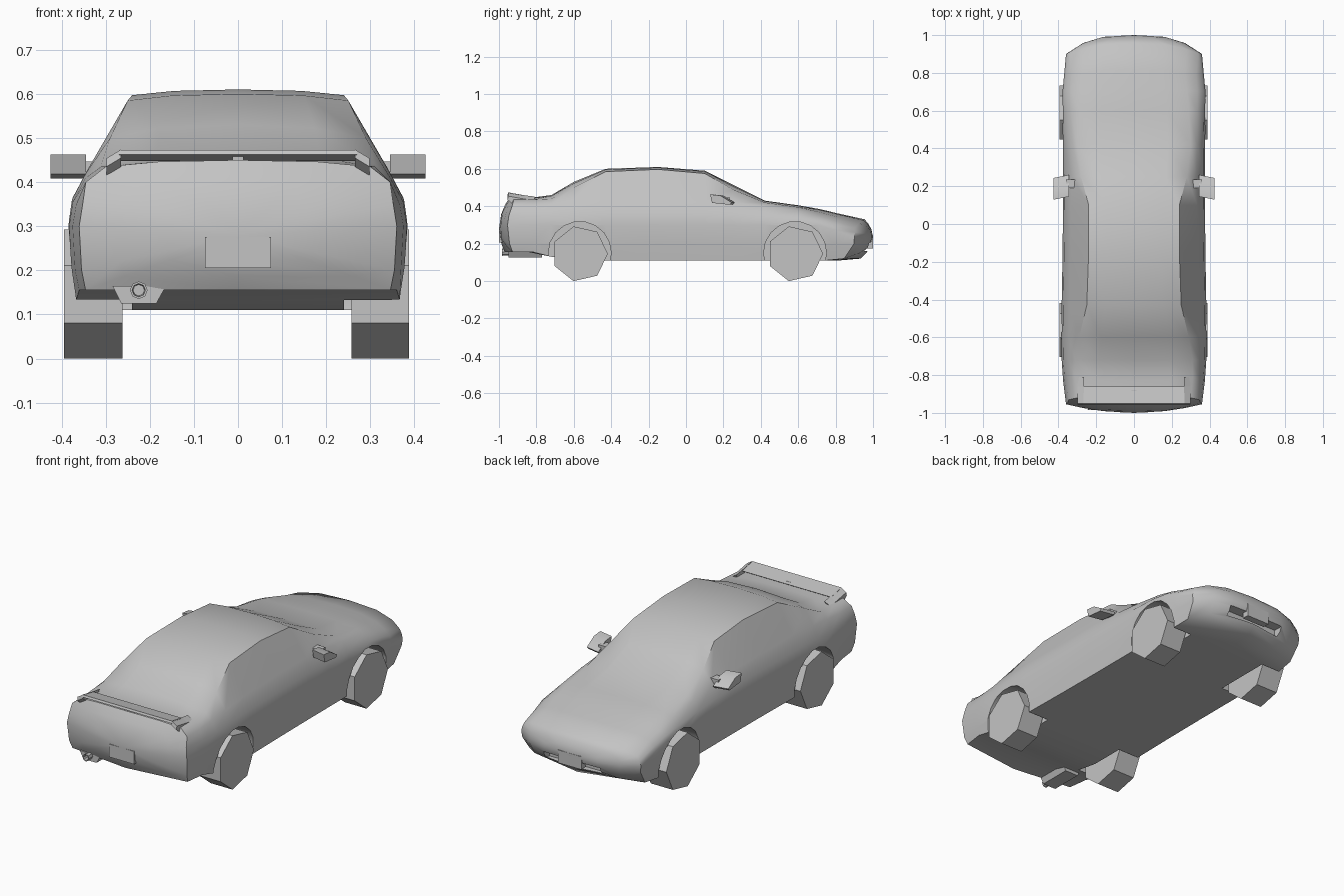
import bpy
import bmesh
from math import cos, sin, pi, radians

cube = bpy.data.objects.get("Cube")
if cube:
    bpy.data.objects.remove(cube, do_unlink=True)

# One plain grey for the whole car
grey = bpy.data.materials.new("plain_grey")
grey.use_nodes = True
colour = (0.55, 0.55, 0.55, 1)
grey.diffuse_color = colour
grey.node_tree.nodes["Principled BSDF"].inputs["Base Color"].default_value = colour


def finish(name, bm, smooth=None):
    """Turn a bmesh into a named, shaded object."""
    bmesh.ops.remove_doubles(bm, verts=bm.verts, dist=0.0005)
    bmesh.ops.recalc_face_normals(bm, faces=bm.faces)
    mesh = bpy.data.meshes.new(name)
    bm.to_mesh(mesh)
    bm.free()
    obj = bpy.data.objects.new(name, mesh)
    bpy.context.collection.objects.link(obj)
    mesh.materials.append(grey)
    if smooth:
        shade(obj, smooth)
    return obj


def activate(obj):
    bpy.ops.object.select_all(action="DESELECT")
    obj.select_set(True)
    bpy.context.view_layer.objects.active = obj


def shade(obj, angle):
    activate(obj)
    bpy.ops.object.shade_smooth_by_angle(angle=radians(angle))


def loft(bm, rings):
    """Join closed rings of equal length, end to end."""
    loops = [[bm.verts.new(p) for p in ring] for ring in rings]
    for a, b in zip(loops, loops[1:]):
        for i in range(len(a)):
            j = (i + 1) % len(a)
            bm.faces.new((a[i], a[j], b[j], b[i]))
    return loops


def prism(name, outline, x_from, x_to, shear=0.0, drop=0.0, smooth=None):
    """Extrude a (y, z) outline along x, sliding it back or down on the way."""
    dx = x_to - x_from
    bm = bmesh.new()
    near = [(x_from, y, z) for y, z in outline]
    far = [(x_to, y + shear * abs(dx), z - drop) for y, z in outline]
    loops = loft(bm, [near, far])
    for loop in loops:
        bm.faces.new(loop)
    return finish(name, bm, smooth)


def box(name, x, y, z):
    return prism(name, [(y[0], z[0]), (y[1], z[0]), (y[1], z[1]), (y[0], z[1])], *x)


def disc(cy, cz, radius, sides):
    return [(cy + radius * cos(2 * pi * i / sides),
             cz + radius * sin(2 * pi * i / sides)) for i in range(sides)]


def carve(body, cutter):
    """Subtract a cutter from the body and discard it."""
    cutter.hide_render = True
    mod = body.modifiers.new("cut", "BOOLEAN")
    mod.object = cutter
    mod.operation = "DIFFERENCE"
    mod.solver = "EXACT"
    activate(body)
    bpy.ops.object.modifier_apply(modifier=mod.name)
    bpy.data.objects.remove(cutter, do_unlink=True)


# Body stations: y, floor z, half width, belt x, belt z, top edge x, top edge z, top z
STATIONS = [
    (-1, .155, .36, .345, .40, .30, .435, .45),
    (-.86, .155, .375, .345, .40, .31, .435, .445),
    (-.72, .13, .383, .345, .41, .31, .44, .46),
    (-.6, .11, .385, .345, .42, .29, .50, .53),
    (-.43, .11, .383, .34, .43, .25, .585, .6),
    (-.15, .11, .378, .335, .43, .24, .597, .61),
    (.1, .11, .376, .335, .43, .24, .575, .59),
    (.25, .11, .376, .33, .42, .28, .49, .515),
    (.42, .11, .376, .335, .4, .3, .42, .43),
    (.6, .11, .38, .335, .375, .29, .395, .405),
    (.75, .11, .378, .335, .35, .28, .37, .385),
    (.88, .11, .37, .33, .325, .27, .345, .36),
    (1, .12, .36, .34, .285, .28, .31, .33),
]


def warp(x, y, z):
    """Round the nose and tail in plan and in profile."""
    nose = y > 0
    start = .6 if nose else .7
    t = max(0, (abs(y) - start) / (1 - start))
    t = t * t * (3 - 2 * t)
    if nose:
        y -= t * (.1 * abs(x / .36) ** 3 + 5 * (z - .235) ** 2)
    else:
        y += t * (.045 * (x / .36) ** 2 + 2 * (z - .28) ** 2)
    return x, y, z


def section(station):
    y, floor, w, bx, bz, tx, tz, top = station
    wide = min(.3, bz - .05)
    half = [(w * .96, floor), (w * .985, .2), (w, wide), (w * .978, (wide + bz) / 2),
            (bx, bz), (tx, tz), (tx * .6, top - (top - tz) * .25)]
    ring = [(0, floor)] + half + [(0, top)] + [(-x, z) for x, z in reversed(half)]
    return [(x, y, z) for x, z in ring]


def cap(ring, middle):
    """Shrinking copies of an end ring that close it off."""
    return [[(x * s, y, middle + (z - middle) * s) for x, y, z in ring]
            for s in (.75, .45, 0)]


rings = [section(s) for s in STATIONS]
rings = cap(rings[0], .28)[::-1] + rings + cap(rings[-1], .235)
bm = bmesh.new()
loft(bm, [[warp(*p) for p in ring] for ring in rings])
body = finish("car_body", bm)

# Wheel arches and nose air intake
AXLES = {"rear": -.568, "front": .583}
for cy in AXLES.values():
    for side in (-1, 1):
        carve(body, prism("arch_cutter", disc(cy, .15, .168, 18), side * .24, side * .5))
carve(body, box("intake_cutter", (-.17, .17), (.93, 1.1), (.16, .205)))
shade(body, 45)

# Seven-sided wheels
for axle, cy in AXLES.items():
    prism(axle + "_left_wheel", disc(cy, .146, .15, 7), .257, .388)
    prism(axle + "_right_wheel", disc(cy, .146, .15, 7), -.262, -.395)

# Door mirrors
housing = [(.145, .463), (.2, .457), (.26, .42), (.25, .408), (.155, .418)]
for name, side in (("left", 1), ("right", -1)):
    prism(name + "_mirror", housing, side * .345, side * .425, shear=-.2, smooth=40)
    box(name + "_mirror_arm", (side * .29, side * .36), (.19, .235), (.42, .447))

# Rear wing with sloping end fins and a centre post
blade = [(-.86, .455), (-.95, .473), (-.955, .462), (-.87, .448)]
prism("wing_blade", blade, -.27, .27)
fin = [(-.81, .452), (-.86, .458), (-.95, .474), (-.955, .455), (-.93, .435), (-.82, .43)]
for name, side in (("left", 1), ("right", -1)):
    prism(name + "_wing_fin", fin, side * .265, side * .298, drop=.02)
box("wing_post", (-.012, .012), (-.93, -.88), (.43, .46))

# Number plates
box("rear_plate", (-.075, .075), (-.999, -.97), (.205, .275))
box("front_plate", (-.07, .07), (.96, .999), (.175, .245))

# Silencer and tailpipe
bm = bmesh.new()
outline = [(-.285, .165), (-.265, .125), (-.185, .125), (-.163, .165)]
loops = loft(bm, [[(x, y, z) for x, z in outline] for y in (-.95, -.77)])
for loop in loops:
    bm.faces.new(loop)
finish("silencer", bm)
bm = bmesh.new()
loops = loft(bm, [[(x - .225, y, z) for x, z in disc(0, .155, r, 8)]
                  for y, r in ((-.9, .014), (-.985, .02), (-.985, .015), (-.95, .013))])
bm.faces.new(loops[0])
bm.faces.new(loops[-1])
finish("tailpipe", bm, 40)
